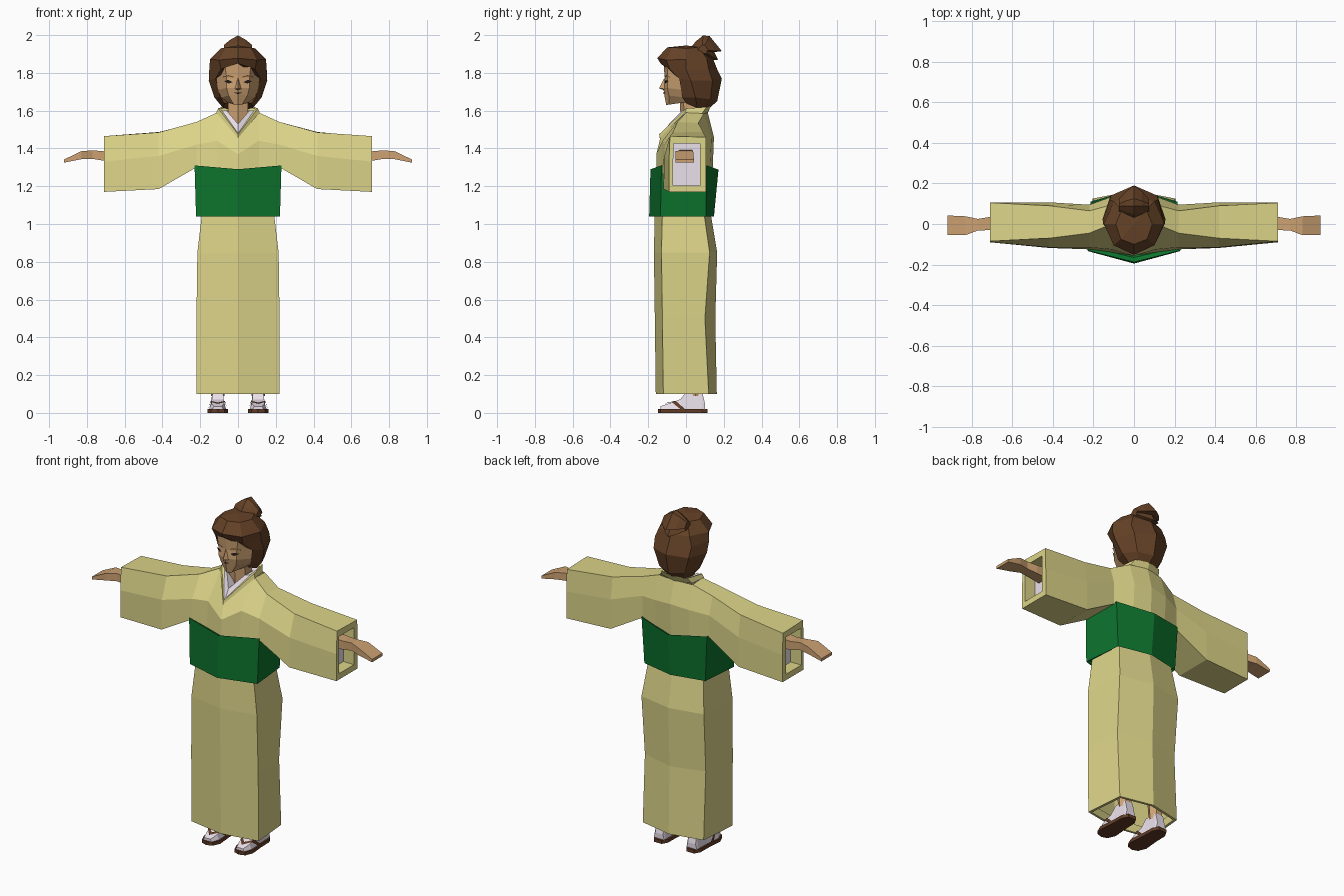
import bpy, bmesh

def material(name, rgb):
    m = bpy.data.materials.new(name)
    m.diffuse_color = (*rgb, 1)
    return m

CLOTH = material("cloth", (.72, .66, .25))
GREEN = material("sash_green", (.004, .17, .026))
HAIR = material("hair_brown", (.13, .054, .02))
SKIN = material("skin", (.61, .36, .17))
WHITE = material("white", (.83, .75, .83))
DARK = material("dark", (.02, .012, .01))
SOLE = material("sandal_brown", (.12, .045, .02))

def loft(name, rows, mat, closed=False, caps=(), skip=(), mirror=False):
    """Skin a grid of points; skip holds (row, column) cells to leave open."""
    bm = bmesh.new()
    for s in ((1, -1) if mirror else (1,)):
        v = [[bm.verts.new((s * x, y, z)) for x, y, z in r] for r in rows]
        n = len(rows[0])
        for i in range(len(rows) - 1):
            for j in range(n if closed else n - 1):
                if (i, j) in skip:
                    continue
                k = (j + 1) % n
                q = [v[i][j], v[i][k], v[i + 1][k], v[i + 1][j]]
                bm.faces.new(q if s > 0 else q[::-1])
        for c in caps:
            bm.faces.new(v[c])
    bmesh.ops.remove_doubles(bm, verts=bm.verts, dist=.0004)
    bmesh.ops.recalc_face_normals(bm, faces=bm.faces)
    me = bpy.data.meshes.new(name)
    bm.to_mesh(me)
    bm.free()
    ob = bpy.data.objects.new(name, me)
    me.materials.append(mat)
    bpy.context.collection.objects.link(ob)
    return ob

def hexring(z, front, fx, fy, bx, by, back, dz=(0, 0)):
    return [(0, front, z + dz[0]), (fx, fy, z), (bx, by, z),
            (0, back, z + dz[1]), (-bx, by, z), (-fx, fy, z)]

def rect(x, y0, y1, z0, z1):
    return [(x, y0, z0), (x, y0, z1), (x, y1, z1), (x, y1, z0)]

# Skirt with turned-in hem
loft("skirt", [
    hexring(1.06, -.165, .19, -.125, .18, .095, .13),
    hexring(.85, -.17, .215, -.13, .205, .125, .165),
    hexring(.5, -.165, .22, -.125, .20, .10, .155),
    hexring(.1, -.16, .22, -.12, .20, .12, .163),
    hexring(.1, -.145, .205, -.11, .185, .108, .148),
    hexring(.15, -.145, .205, -.11, .185, .108, .148)], CLOTH, closed=True)

# Wide sash
loft("sash", [
    hexring(1.06, -.165, .19, -.12, .18, .09, .13),
    hexring(1.04, -.195, .222, -.135, .2, .105, .148),
    hexring(1.31, -.188, .23, -.13, .215, .11, .172, (-.02, -.022)),
    hexring(1.30, -.165, .215, -.115, .2, .095, .15, (-.02, -.022)),
    hexring(1.25, -.14, .2, -.1, .18, .08, .13)], GREEN, closed=True)

# Upper robe with sleeves: rings run from the centre out to each cuff, (y, z) points
# front bottom, front middle, front top, back top, back middle, back bottom
body = [
    (0, [(-.155, 1.26), (-.157, 1.37), (-.135, 1.46), (.115, 1.59), (.148, 1.46), (.14, 1.26)]),
    (.11, [(-.14, 1.27), (-.125, 1.44), (.0, 1.59), (.095, 1.585), (.135, 1.45), (.125, 1.27)]),
    (.22, [(-.125, 1.30), (-.115, 1.42), (-.045, 1.54), (.065, 1.535), (.095, 1.43), (.095, 1.30)]),
    (.42, [(-.118, 1.185), (-.115, 1.36), (-.07, 1.485), (.09, 1.487), (.107, 1.36), (.107, 1.185)]),
    (.71, [(-.09, 1.17), (-.09, 1.33), (-.085, 1.465), (.105, 1.46), (.107, 1.33), (.107, 1.17)]),
    (.71, [(-.068, 1.205), (-.068, 1.33), (-.065, 1.425), (.075, 1.425), (.075, 1.33), (.075, 1.205)]),
    (.63, [(-.068, 1.205), (-.068, 1.33), (-.065, 1.425), (.075, 1.425), (.075, 1.33), (.075, 1.205)])]
loft("robe_top", [[(x, y, z) for y, z in r] for x, r in body], CLOTH, closed=True,
     skip={(0, 2), (0, 5), (1, 5)}, mirror=True)
loft("sleeve_lining", [[(.64, -.068, z), (.64, .075, z)] for z in (1.205, 1.425)], WHITE, mirror=True)

# Collars
loft("robe_collar", [
    [(0, -.14, 1.455), (.115, -.005, 1.59), (.10, .085, 1.585), (0, .115, 1.585)],
    [(0, -.142, 1.475), (.105, .0, 1.612), (.085, .11, 1.62), (0, .13, 1.622)],
    [(0, -.13, 1.48), (.09, .0, 1.608), (.075, .10, 1.612), (0, .115, 1.615)]],
    CLOTH, mirror=True)
loft("under_collar", [
    [(0, -.128, 1.465), (.097, .0, 1.6), (.08, .095, 1.6), (0, .11, 1.605)],
    [(0, -.09, 1.53), (.06, -.02, 1.6), (.058, .06, 1.595), (0, .08, 1.595)],
    [(0, -.02, 1.53), (.045, -.01, 1.56), (.045, .05, 1.56), (0, .07, 1.56)]],
    WHITE, mirror=True)

# Neck and face
loft("neck", [hexring(z, -.035 + d, .053, -.015 + d, .05, .05 + d, .07 + d)
              for z, d in ((1.5, .01), (1.68, 0))], SKIN, closed=True)
loft("face", [
    [(0, -.12, 1.86), (.07, -.10, 1.85), (.12, -.01, 1.84)],
    [(0, -.112, 1.77), (.06, -.098, 1.77), (.115, -.02, 1.77)],
    [(0, -.12, 1.72), (.06, -.098, 1.72), (.107, -.02, 1.71)],
    [(0, -.116, 1.69), (.05, -.09, 1.68), (.09, -.01, 1.67)],
    [(0, -.105, 1.63), (.022, -.09, 1.632), (.06, .0, 1.645)],
    [(0, -.03, 1.645), (.03, -.01, 1.645), (.05, .03, 1.65)]], SKIN, mirror=True)
loft("nose", [
    [(0, -.114, 1.775), (0, -.114, 1.775)],
    [(0, -.142, 1.718), (.018, -.112, 1.715)],
    [(0, -.115, 1.708), (0, -.115, 1.708)]], SKIN, mirror=True)
loft("eyes", [
    [(.03, -.111, 1.752), (.05, -.108, 1.763), (.072, -.093, 1.757)],
    [(.03, -.111, 1.750), (.05, -.108, 1.744), (.072, -.093, 1.755)]], DARK, mirror=True)
loft("eyebrows", [
    [(.025, -.112, 1.781), (.05, -.105, 1.788), (.08, -.085, 1.779)],
    [(.025, -.112, 1.776), (.05, -.105, 1.782), (.08, -.085, 1.776)]], HAIR, mirror=True)
loft("mouth", [
    [(0, -.121, 1.697), (.02, -.110, 1.696)],
    [(0, -.119, 1.688), (.02, -.108, 1.694)]], DARK, mirror=True)

# Hair: columns run front to back, open where the face shows
loft("hair", [
    [(0, .0, 1.945)] * 5,
    [(0, -.10, 1.935), (.065, -.075, 1.935), (.09, .0, 1.93), (.06, .07, 1.935), (0, .09, 1.935)],
    [(0, -.152, 1.878), (.10, -.105, 1.868), (.148, .0, 1.872), (.10, .11, 1.875), (0, .145, 1.87)],
    [(0, -.135, 1.85), (.09, -.085, 1.82), (.152, .0, 1.82), (.12, .12, 1.82), (0, .165, 1.82)],
    [(0, -.11, 1.85), (.118, -.035, 1.77), (.155, .025, 1.76), (.115, .14, 1.76), (0, .19, 1.77)],
    [(0, -.11, 1.85), (.095, -.02, 1.67), (.125, .05, 1.67), (.085, .13, 1.66), (0, .165, 1.65)],
    [(0, -.11, 1.85), (.07, .0, 1.64), (.08, .06, 1.615), (.05, .10, 1.607), (0, .11, 1.602)],
    [(0, -.11, 1.85), (.045, .02, 1.645), (.04, .05, 1.63), (.02, .06, 1.62), (0, .06, 1.62)]],
    HAIR, skip={(i, 0) for i in (4, 5, 6)}, mirror=True)
bun = [(.015, 1.92), (.05, 1.965), (.09, 1.998), (.125, 1.995),
       (.19, 1.915), (.15, 1.91), (.17, 1.868), (.09, 1.87)]
loft("hair_bun", [[(x, .085 + (y - .085) * k, 1.92 + (z - 1.92) * k) for y, z in bun]
                  for x, k in ((0, 1), (.04, .72), (.075, .35))],
     HAIR, closed=True, caps=(2,), mirror=True)

# Arms and hands
loft("hands", [
    rect(.6, -.035, .035, 1.325, 1.395),
    rect(.71, -.03, .035, 1.335, 1.385),
    rect(.77, -.032, .025, 1.345, 1.39),
    rect(.83, -.055, .038, 1.343, 1.385),
    rect(.92, -.055, .042, 1.325, 1.342)], SKIN, closed=True, caps=(0, 4), mirror=True)

# Feet: leg, sock, sandal sole and strap
FX = .107
loft("lower_legs", [[(FX + a * w, .05 + b * w, z) for a, b in
                     ((1, 0), (.5, .9), (-.5, .9), (-1, 0), (-.5, -.9), (.5, -.9))]
                    for z, w in ((.09, .036), (.4, .055))],
     SKIN, closed=True, caps=(1,), mirror=True)
sock = [(-.135, .028, .035), (-.09, .045, .05), (-.03, .042, .072),
        (.005, .036, .115), (.085, .034, .115), (.1, .034, .05)]
loft("socks", [[(FX - w, y, .018), (FX - w * .75, y, z), (FX + w * .75, y, z), (FX + w, y, .018)]
               for y, w, z in sock], WHITE, closed=True, caps=(0, 5), mirror=True)
outline = [(0, -.147), (.035, -.135), (.054, -.09), (.046, .0), (.044, .08), (.025, .113)]
outline += [(-x, y) for x, y in outline[:0:-1]]
loft("sandal_soles", [[(FX + x, y, z) for x, y in outline] for z in (0, .02)],
     SOLE, closed=True, caps=(0, 1), mirror=True)
for side, label in ((1, "outer"), (-1, "inner")):
    loft("sandal_strap_" + label, [
        [(FX, -.118, .048), (FX + side * .038, -.075, .057), (FX + side * .05, -.03, .02)],
        [(FX, -.095, .055), (FX + side * .038, -.055, .064), (FX + side * .05, -.005, .02)]],
        SOLE, mirror=True)
